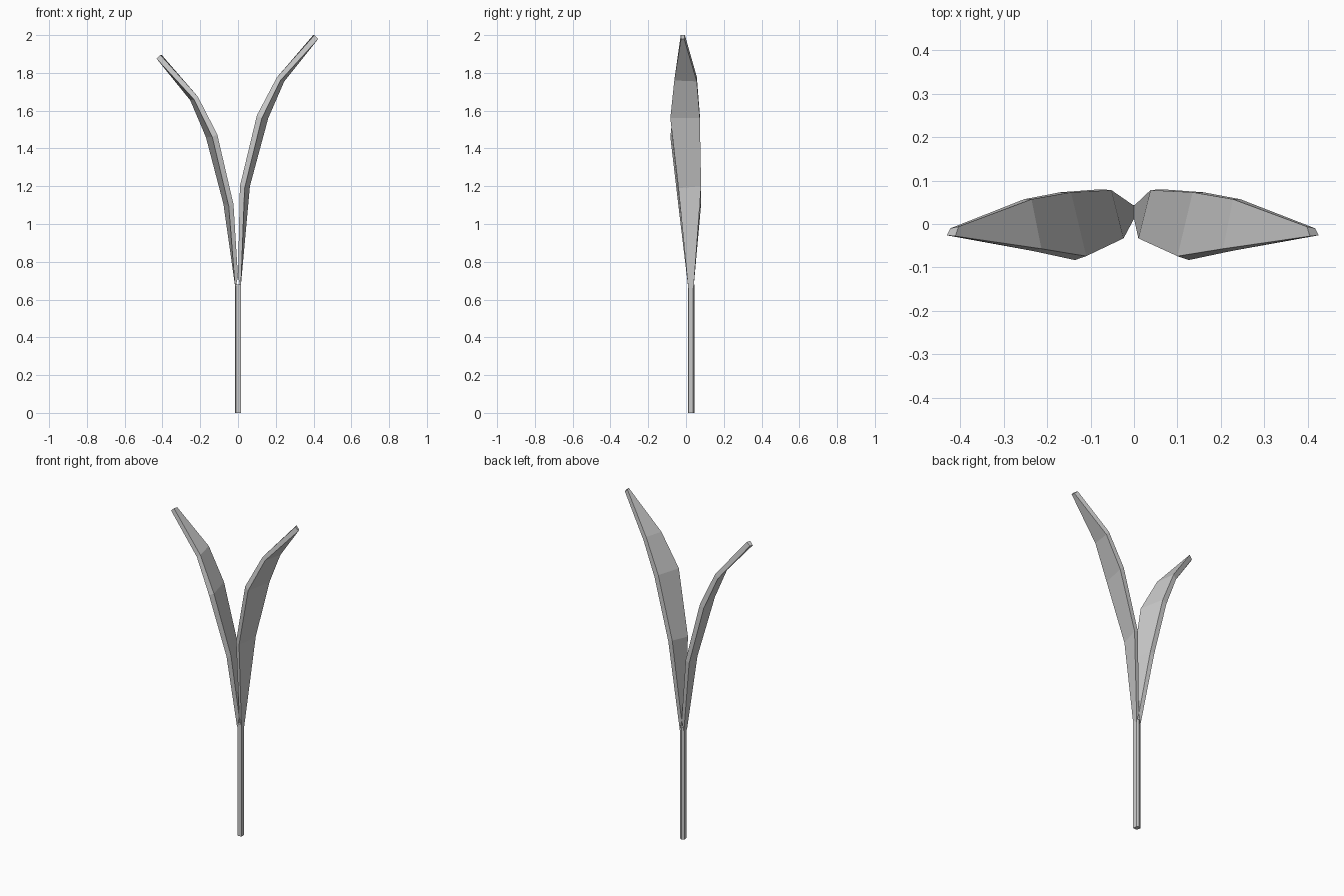
import bpy, bmesh


def loft(name, rings):
    """Skin a list of equal-sized rings and cap both ends."""
    bm = bmesh.new()
    rows = [[bm.verts.new(p) for p in ring] for ring in rings]
    n = len(rows[0])
    for a, b in zip(rows, rows[1:]):
        for i in range(n):
            j = (i + 1) % n
            bm.faces.new((a[i], a[j], b[j], b[i]))
    bm.faces.new(rows[0][::-1])
    bm.faces.new(rows[-1])
    bmesh.ops.recalc_face_normals(bm, faces=bm.faces)
    mesh = bpy.data.meshes.new(name)
    bm.to_mesh(mesh)
    bm.free()
    obj = bpy.data.objects.new(name, mesh)
    bpy.context.collection.objects.link(obj)
    return obj


# Stem: thin, slightly irregular prism
stem = [(-0.010, 0.010), (0.016, 0.012), (0.014, 0.038), (0, 0.044), (-0.016, 0.035)]
loft("stem", [[(x, y, z) for x, y in stem] for z in (0, 0.68)])

# Leaf rings: inner front, inner back, outer back, outer front
sections = [
    [(0.000, 0.012, 0.72), (0.000, 0.042, 0.72), (0.014, 0.040, 0.66), (0.015, 0.012, 0.66)],
    [(0.010, -0.033, 1.20), (0.038, 0.078, 1.21), (0.063, 0.080, 1.20), (0.035, -0.040, 1.19)],
    [(0.100, -0.074, 1.575), (0.135, 0.073, 1.58), (0.160, 0.073, 1.56), (0.126, -0.083, 1.56)],
    [(0.205, -0.057, 1.775), (0.228, 0.057, 1.78), (0.245, 0.057, 1.755), (0.225, -0.062, 1.76)],
    [(0.405, -0.028, 2.00), (0.398, -0.006, 2.00), (0.417, -0.010, 1.98), (0.425, -0.026, 1.98)],
]


def leaf(name, side, outward, drop):
    loft(name, [[(side * (x + dx), y, z - dz) for x, y, z in ring]
                for ring, dx, dz in zip(sections, outward, drop)])


# Right leaf, and the mirrored left leaf that sits lower
leaf("right_leaf", 1, [0] * 5, [0] * 5)
leaf("left_leaf", -1, [0, 0.014, 0.01, 0.008, 0.006], [0, 0.095, 0.1, 0.1, 0.105])
